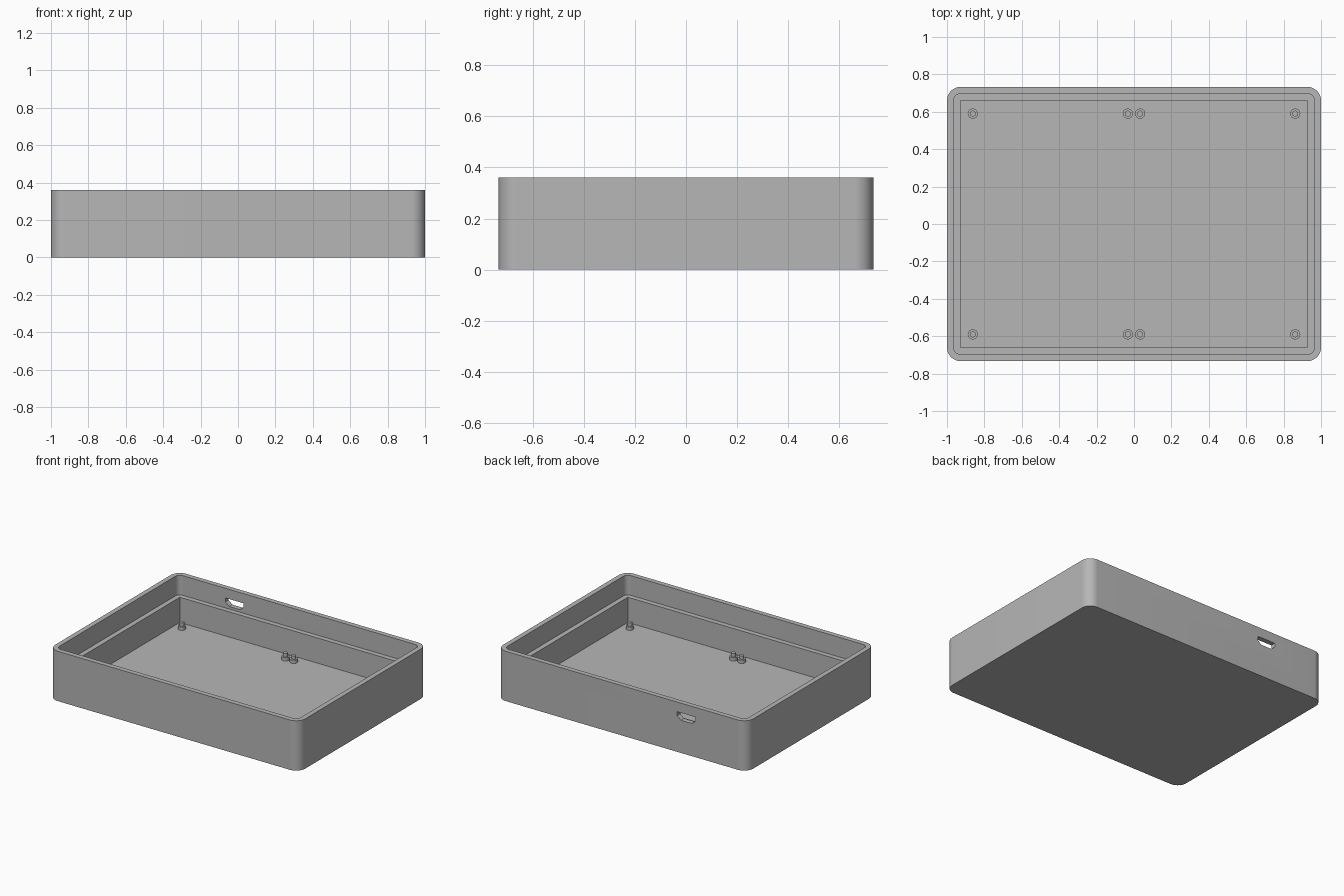
import bpy
import bmesh
from math import cos, sin, pi, radians

default = bpy.data.objects.get("Cube")
if default:
    bpy.data.objects.remove(default)

# Overall sizes
HALF_X, HALF_Y, HEIGHT = 1.0, 0.733, 0.36
CORNER, WALL = 0.073, 0.036
LEDGE_Z, FLOOR_Z = 0.218, 0.036

grey = bpy.data.materials.new("plain grey")
grey.use_nodes = True
colour = (0.47, 0.47, 0.47, 1)
grey.diffuse_color = colour
grey.node_tree.nodes["Principled BSDF"].inputs["Base Color"].default_value = colour


def rounded_ring(inset, radius, z, steps=12):
    """Points of a rounded rectangle set in from the outer edge."""
    points = []
    for k, (sx, sy) in enumerate([(1, 1), (-1, 1), (-1, -1), (1, -1)]):
        cx = sx * (HALF_X - inset - radius)
        cy = sy * (HALF_Y - inset - radius)
        for i in range(steps + 1):
            a = (k + i / steps) * pi / 2
            points.append((cx + radius * cos(a), cy + radius * sin(a), z))
    return points


def circle_ring(x, y, radius, z, steps=24):
    return [(x + radius * cos(2 * pi * i / steps),
             y + radius * sin(2 * pi * i / steps), z) for i in range(steps)]


def loft(name, rings):
    """Closed solid skinned through rings of equal point count."""
    bm = bmesh.new()
    loops = [[bm.verts.new(p) for p in ring] for ring in rings]
    n = len(loops[0])
    for a, b in zip(loops, loops[1:]):
        for i in range(n):
            j = (i + 1) % n
            bm.faces.new((a[i], a[j], b[j], b[i]))
    bm.faces.new(loops[0][::-1])
    bm.faces.new(loops[-1])
    bmesh.ops.remove_doubles(bm, verts=bm.verts, dist=1e-5)
    bmesh.ops.recalc_face_normals(bm, faces=bm.faces)
    mesh = bpy.data.meshes.new(name)
    bm.to_mesh(mesh)
    bm.free()
    mesh.materials.append(grey)
    obj = bpy.data.objects.new(name, mesh)
    bpy.context.collection.objects.link(obj)
    return obj


def activate(obj):
    bpy.ops.object.select_all(action="DESELECT")
    obj.select_set(True)
    bpy.context.view_layer.objects.active = obj


def smooth(obj):
    activate(obj)
    bpy.ops.object.shade_smooth_by_angle(angle=radians(30))


# Open tray: outer wall, rim, recessed lip, square-cornered ledge, floor
tray = loft("tray", [
    rounded_ring(0, CORNER, 0),
    rounded_ring(0, CORNER, HEIGHT),
    rounded_ring(WALL, CORNER - WALL, HEIGHT),
    rounded_ring(WALL, CORNER - WALL, LEDGE_Z),
    rounded_ring(2 * WALL, 0, LEDGE_Z),
    rounded_ring(2 * WALL, 0, FLOOR_Z),
])

# Connector slot through the back wall, with chamfered lower corners
slot_profile = [(-0.073, 0.29), (0.073, 0.29), (0.073, 0.262),
                (0.043, 0.236), (-0.043, 0.236), (-0.073, 0.262)]
slot = loft("slot_cutter", [[(x - 0.516, y, z) for x, z in slot_profile]
                            for y in (HALF_Y - 0.1, HALF_Y + 0.1)])
slot.hide_render = True
cut = tray.modifiers.new("slot", "BOOLEAN")
cut.operation = "DIFFERENCE"
cut.solver = "EXACT"
cut.object = slot
activate(tray)
bpy.ops.object.modifier_apply(modifier=cut.name)
bpy.data.objects.remove(slot)
smooth(tray)

# Stepped mounting posts in two rows on the floor
for row, y in (("front", -0.59), ("back", 0.59)):
    for side, sx in (("left", 1), ("right", -1)):
        for place, x in (("outer", 0.862), ("inner", 0.033)):
            smooth(loft(f"{row}_{side}_{place}_post", [
                circle_ring(sx * x, y, 0.027, FLOOR_Z - 0.005),
                circle_ring(sx * x, y, 0.027, 0.06),
                circle_ring(sx * x, y, 0.016, 0.06),
                circle_ring(sx * x, y, 0.016, 0.085),
            ]))
